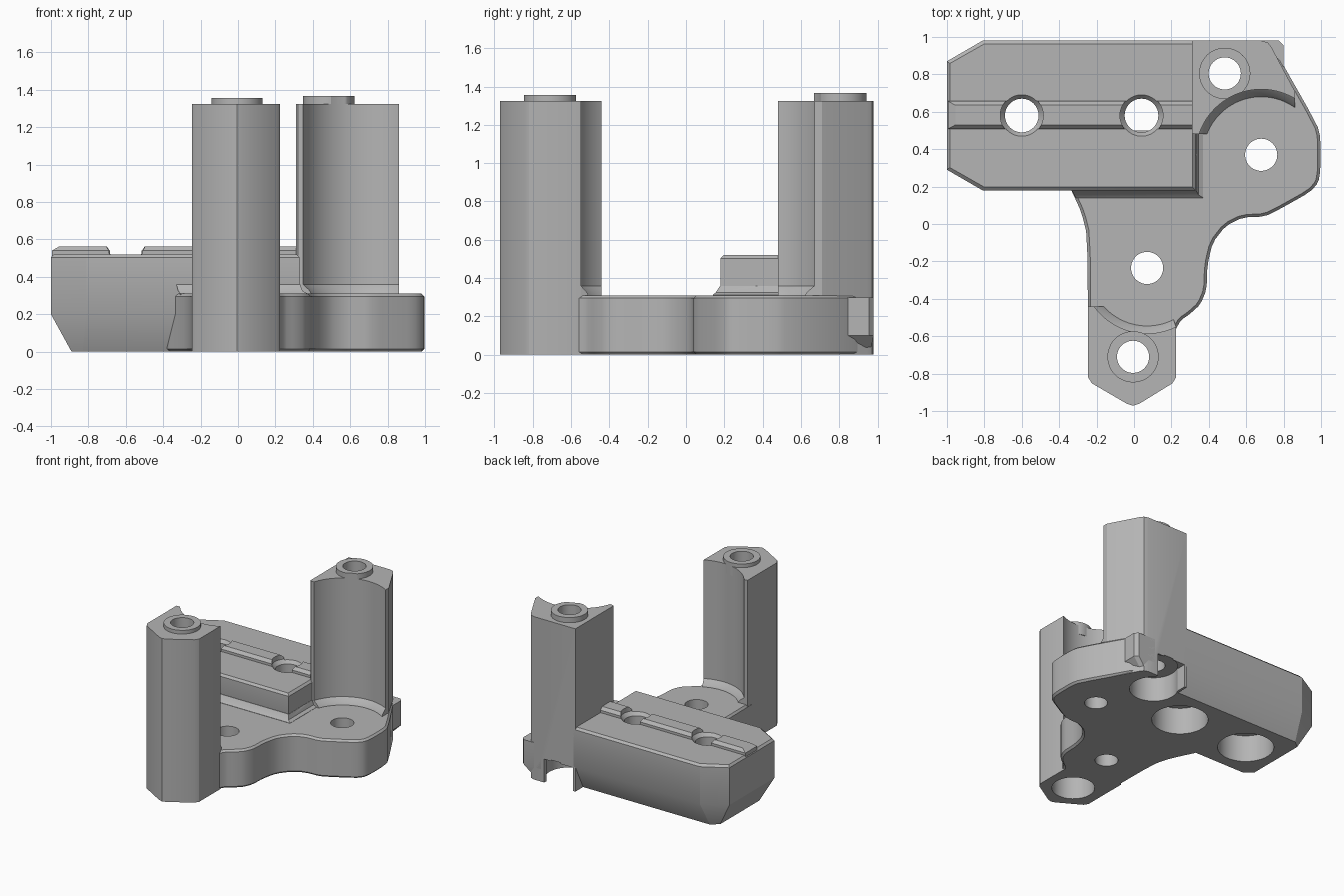
import bpy, bmesh, math

cube = bpy.data.objects.get("Cube")
if cube:
    bpy.data.objects.remove(cube, do_unlink=True)

grey = bpy.data.materials.new("light_grey")
grey.use_nodes = True
grey.diffuse_color = (0.46, 0.46, 0.46, 1)
grey.node_tree.nodes["Principled BSDF"].inputs["Base Color"].default_value = (0.46, 0.46, 0.46, 1)


def loft(name, rings, bevel=0):
    """Closed solid through rings of (outline, height)."""
    bm = bmesh.new()
    loops = [[bm.verts.new((x, y, z)) for x, y in pts] for pts, z in rings]
    n = len(loops[0])
    for a, b in zip(loops, loops[1:]):
        for i in range(n):
            j = (i + 1) % n
            bm.faces.new((a[i], a[j], b[j], b[i]))
    bm.faces.new(loops[0][::-1])
    bm.faces.new(loops[-1])
    bmesh.ops.recalc_face_normals(bm, faces=bm.faces)
    if bevel:
        rims = [e for e in bm.edges if abs(e.verts[0].co.z - e.verts[1].co.z) < 1e-6]
        bmesh.ops.bevel(bm, geom=rims, offset=bevel, segments=1, affect='EDGES',
                        clamp_overlap=True)
    mesh = bpy.data.meshes.new(name)
    bm.to_mesh(mesh)
    bm.free()
    mesh.materials.append(grey)
    obj = bpy.data.objects.new(name, mesh)
    bpy.context.scene.collection.objects.link(obj)
    return obj


def prism(name, pts, z0, z1, bevel=0):
    return loft(name, [(pts, z0), (pts, z1)], bevel)


def turned(name, centre, profile, n=48):
    """Round solid from (radius, height) steps."""
    cx, cy = centre
    ang = [2 * math.pi * i / n for i in range(n)]
    return loft(name, [([(cx + r * math.cos(a), cy + r * math.sin(a)) for a in ang], z)
                       for r, z in profile])


def rect(x0, y0, x1, y1):
    return [(x0, y0), (x1, y0), (x1, y1), (x0, y1)]


def soften(pts, t=0.25):
    """Cut every corner of an outline once."""
    out = []
    for (ax, ay), (bx, by) in zip(pts, pts[1:] + pts[:1]):
        out += [(ax + (bx - ax) * t, ay + (by - ay) * t),
                (bx + (ax - bx) * t, by + (ay - by) * t)]
    return out


def round_corners(pts, d=0.025):
    """Trim each corner by a fixed distance."""
    out = []
    for i, (x, y) in enumerate(pts):
        for qx, qy in (pts[i - 1], pts[(i + 1) % len(pts)]):
            f = d / math.hypot(qx - x, qy - y)
            out.append((x + (qx - x) * f, y + (qy - y) * f))
    return out


FRONT, REAR = (-0.005, -0.71), (0.485, 0.805)
BAY_A, BAY_B = (0.07, -0.235), (0.68, 0.37)
PLATE_TOP, POST_TOP, BLOCK_TOP = 0.31, 1.325, 0.52

# Cutters: bored holes, nut slot and the round clearance bays
drills = []
for c, r in ((FRONT, 0.16), (REAR, 0.18)):
    drills.append(turned("post_drill", c, [(r, -0.1), (r, 0.2), (0.086, 0.2), (0.086, 1.5)]))
for c in (BAY_A, BAY_B):
    drills.append(turned("plate_drill", c, [(0.086, -0.1), (0.086, 1.5)]))
for x in (-0.6, 0.04):
    drills.append(turned("block_drill", (x, 0.58), [(0.21, -0.1), (0.21, 0.22), (0.09, 0.22),
                                                    (0.09, 0.495), (0.115, 0.525), (0.115, 0.7)]))
slot = prism("slot_cutter", rect(0.33, 0.8, 0.59, 1.1), -0.1, 0.19)
bay_profile = [(0.31, 0.304), (0.31, 0.312), (0.32, 0.33), (0.35, 0.36), (0.35, 1.6)]
bays = [turned("bay_cutter", c, bay_profile, 96) for c in (BAY_A, BAY_B)]

# Base plate with a flowing outline
outline = [(-0.245, -0.6), (0.2, -0.6), (0.225, -0.56), (0.25, -0.515), (0.3, -0.48),
           (0.355, -0.43), (0.388, -0.35), (0.392, -0.22), (0.42, -0.1), (0.49, -0.01),
           (0.58, 0.035), (0.7, 0.04), (0.78, 0.08), (0.94, 0.17), (0.985, 0.22),
           (0.997, 0.29), (0.997, 0.46), (0.98, 0.53), (0.73, 0.97), (0.36, 0.97),
           (0.3, 0.6), (-0.36, 0.6), (-0.385, 0.28), (-0.36, 0.23), (-0.33, 0.17),
           (-0.28, 0.06), (-0.25, -0.06)]
plate = prism("base_plate", soften(outline, 0.2), 0, PLATE_TOP, 0.015)


# Long block with a tapered underside and clipped end corners
def block_ring(x0, y0, x1, y1, kx, ky):
    return [(x0, y0 + ky), (x0 + kx, y0), (x1, y0), (x1, y1), (x0 + kx, y1), (x0, y1 - ky)]


full = block_ring(-1, 0.18, 0.33, 0.98, 0.19, 0.11)
block = loft("rail_block", [
    (block_ring(-0.89, 0.28, 0.33, 0.88, 0.06, 0.05), 0),
    (full, 0.2), (full, BLOCK_TOP - 0.017),
    (block_ring(-0.985, 0.197, 0.313, 0.963, 0.185, 0.105), BLOCK_TOP)])
skirt = loft("block_foot_fillet", [
    (rect(-0.31, 0.14, 0.37, 0.5), 0.3), (rect(-0.31, 0.14, 0.37, 0.5), 0.312),
    (rect(-0.32, 0.155, 0.345, 0.5), 0.325), (rect(-0.33, 0.178, 0.332, 0.5), 0.36)])

# Raised rail along the block
rail = loft("guide_rail", [
    (rect(-0.995, 0.508, 0.33, 0.657), 0.5), (rect(-0.995, 0.508, 0.33, 0.657), 0.54),
    (rect(-0.955, 0.53, 0.33, 0.635), 0.563)])

# Posts, rings on top of them and the corner hook
front_post = prism("front_post", [
    (-0.245, -0.44), (-0.245, -0.82), (-0.225, -0.852), (-0.04, -0.96), (-0.005, -0.972),
    (0.03, -0.96), (0.205, -0.852), (0.225, -0.82), (0.225, -0.55), (0.19, -0.45)],
    0, POST_TOP)
rear_post = prism("rear_post", [
    (0.31, 0.49), (0.32, 0.48), (0.5, 0.48), (0.86, 0.62), (0.86, 0.71), (0.735, 0.945),
    (0.715, 0.97), (0.68, 0.98), (0.31, 0.98)], 0, POST_TOP)
front_ring = turned("front_post_ring", FRONT, [(0.137, 1.25), (0.137, 1.355)])
rear_ring = turned("rear_post_ring", REAR, [(0.137, 1.25), (0.137, 1.367)])
hook_top = round_corners(rect(0.595, 0.78, 0.8, 0.98))
hook_low = round_corners(rect(0.595, 0.78, 0.73, 0.965))
hook = loft("corner_hook", [(hook_low, 0.03), (hook_top, 0.1), (hook_top, 0.3)])

# Apply the cuts to every part they cross
cuts = {plate: drills + [slot], block: drills + [slot, bays[1]], skirt: [bays[1]],
        rail: drills + [bays[1]], front_post: drills[:1] + bays[:1],
        rear_post: [drills[1], slot, bays[1]], front_ring: drills[:1],
        rear_ring: [drills[1], bays[1]], hook: [drills[1]]}
for part, tools in cuts.items():
    for tool in tools:
        mod = part.modifiers.new("cut", 'BOOLEAN')
        mod.operation, mod.solver, mod.object = 'DIFFERENCE', 'EXACT', tool
graph = bpy.context.evaluated_depsgraph_get()
baked = {p: bpy.data.meshes.new_from_object(p.evaluated_get(graph)) for p in cuts}
for part, mesh in baked.items():
    part.modifiers.clear()
    part.data = mesh
    mesh.shade_smooth()
    mesh.set_sharp_from_angle(angle=math.radians(28))
for tool in drills + bays + [slot]:
    bpy.data.objects.remove(tool, do_unlink=True)
